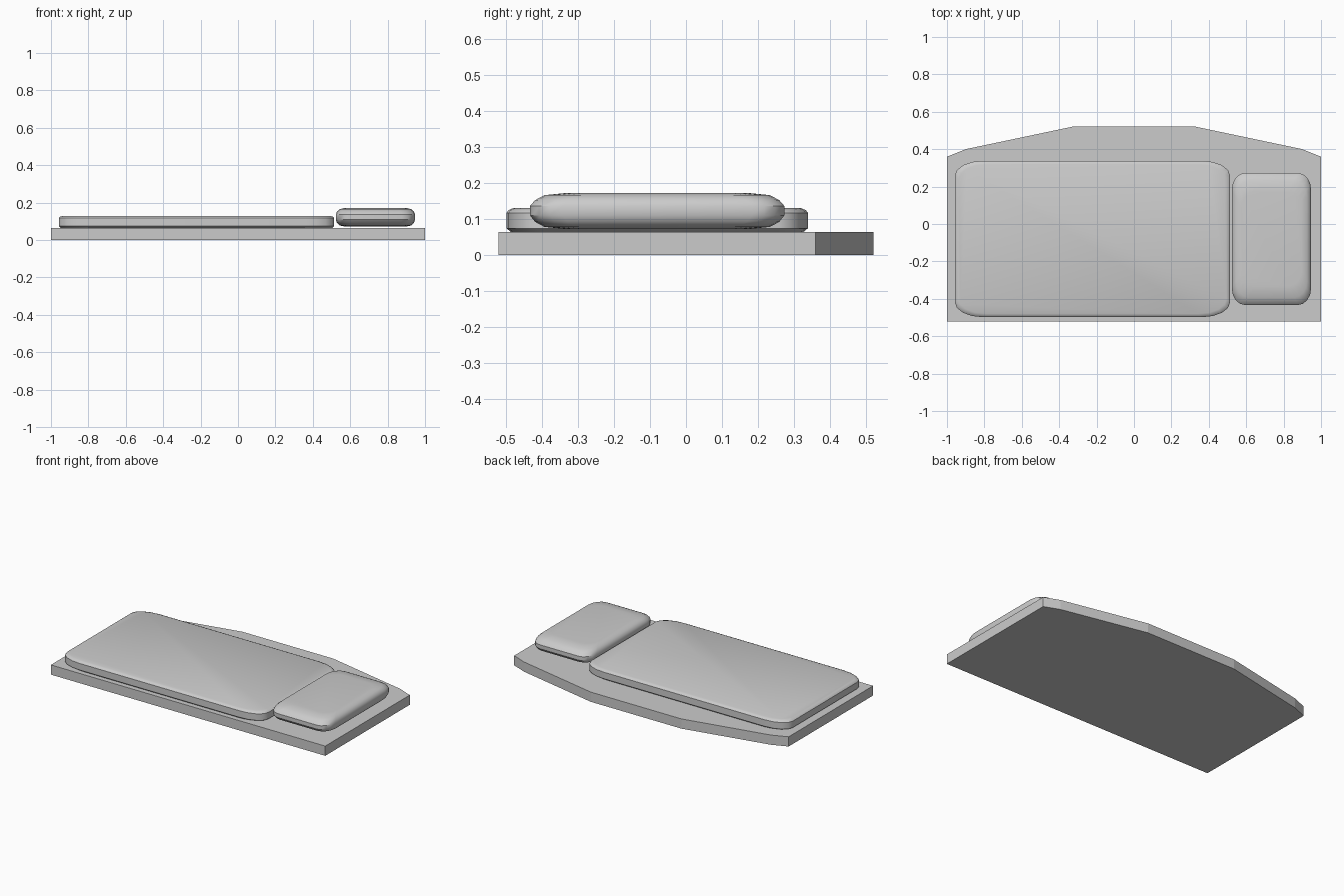
import bpy
import bmesh
import math

cube = bpy.data.objects.get("Cube")
if cube:
    bpy.data.objects.remove(cube, do_unlink=True)

# Single flat material
grey = bpy.data.materials.new("light grey")
grey.use_nodes = True
colour = (0.6, 0.6, 0.6, 1)
grey.diffuse_color = colour
grey.node_tree.nodes["Principled BSDF"].inputs["Base Color"].default_value = colour


def stack(name, rings, smooth=None):
    """Join matching closed rings of points into a capped solid."""
    bm = bmesh.new()
    loops = [[bm.verts.new(p) for p in ring] for ring in rings]
    n = len(loops[0])
    bm.faces.new(loops[0][::-1])
    bm.faces.new(loops[-1])
    for a, b in zip(loops, loops[1:]):
        for i in range(n):
            j = (i + 1) % n
            bm.faces.new((a[i], a[j], b[j], b[i]))
    bmesh.ops.recalc_face_normals(bm, faces=bm.faces)
    mesh = bpy.data.meshes.new(name)
    bm.to_mesh(mesh)
    bm.free()
    mesh.materials.append(grey)
    obj = bpy.data.objects.new(name, mesh)
    bpy.context.collection.objects.link(obj)
    if smooth:
        bpy.ops.object.select_all(action="DESELECT")
        obj.select_set(True)
        bpy.context.view_layer.objects.active = obj
        bpy.ops.object.shade_smooth_by_angle(angle=math.radians(smooth))
    return obj


def rounded_ring(centre, half, corner, inset, z, steps=4):
    """Rectangle with elliptical corners, shrunk by inset on each axis."""
    points = []
    for quarter, (sx, sy) in enumerate([(1, 1), (-1, 1), (-1, -1), (1, -1)]):
        for k in range(steps + 1):
            a = math.pi / 2 * (quarter + k / steps)
            x = sx * (half[0] - inset[0] - corner[0]) + corner[0] * math.cos(a)
            y = sy * (half[1] - inset[1] - corner[1]) + corner[1] * math.sin(a)
            points.append((centre[0] + x, centre[1] + y, z))
    return points


def rounded_slab(name, centre, half, corner, profile):
    rings = [rounded_ring(centre, half, corner, (ix, iy), z) for ix, iy, z in profile]
    return stack(name, rings, 35)


# Desk board with a tapered back edge
right = [(1, -0.52), (1, 0.36), (0.9, 0.4), (0.33, 0.52)]
outline = right + [(-x, y) for x, y in reversed(right)]
stack("board", [[(x, y, z) for x, y in outline] for z in (0, 0.064)])

# Wide thin pad
rounded_slab("wide_pad", (-0.222, -0.08), (0.736, 0.418), (0.15, 0.08), [
    (0.012, 0.012, 0.064), (0, 0, 0.074), (0, 0, 0.117),
    (0.005, 0.005, 0.124), (0.02, 0.018, 0.13)])

# Narrow thick cushion with rounded sides
rounded_slab("narrow_cushion", (0.735, -0.08), (0.212, 0.353), (0.07, 0.09), [
    (0.05, 0.1, 0.072), (0.022, 0.04, 0.078), (0.006, 0.014, 0.092),
    (0, 0, 0.11), (0, 0, 0.136), (0.006, 0.014, 0.152),
    (0.022, 0.04, 0.166), (0.05, 0.1, 0.172)])
